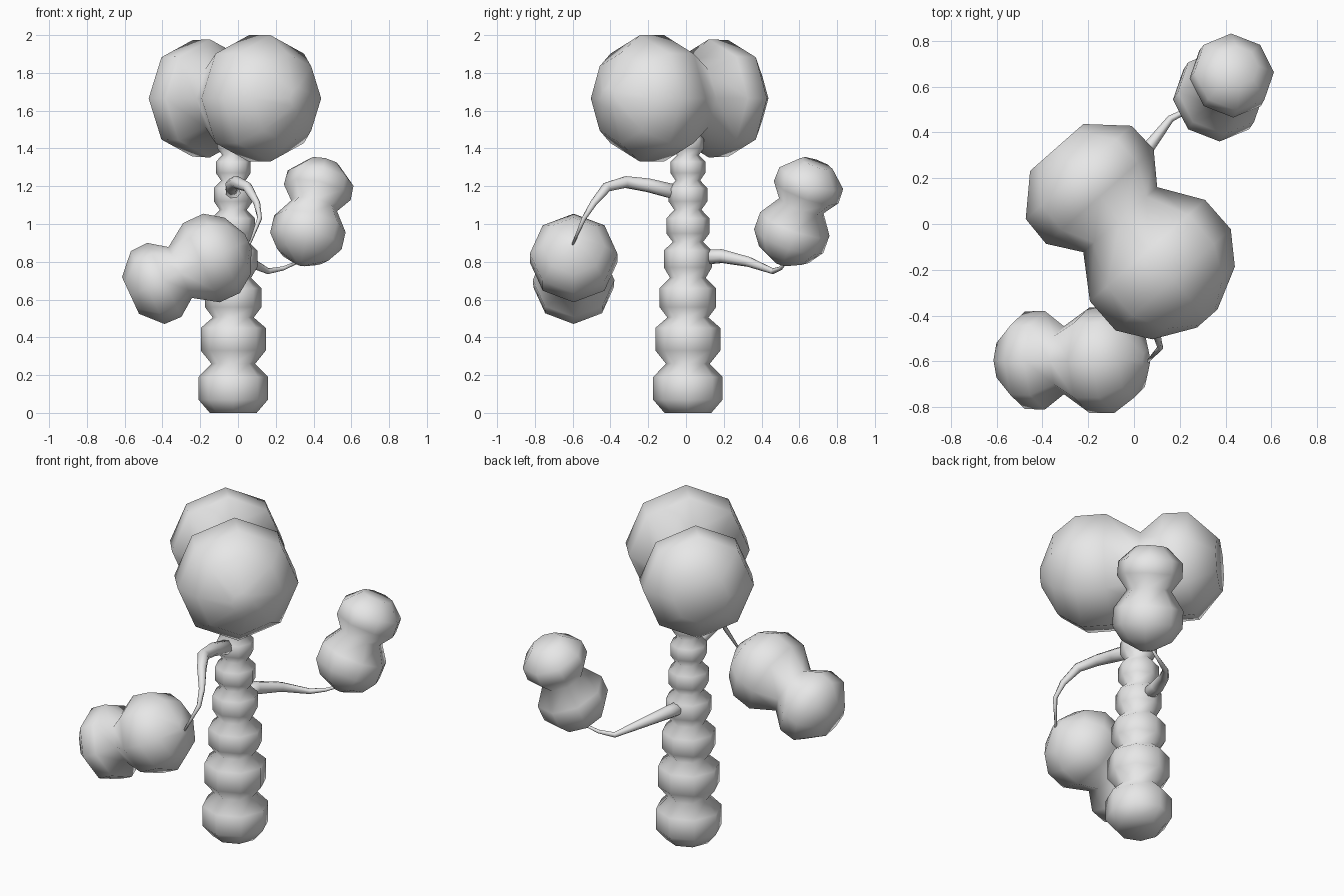
import bpy, bmesh, math
from mathutils import Vector

cube = bpy.data.objects.get("Cube")
if cube:
    bpy.data.objects.remove(cube, do_unlink=True)

SIDES = 8
grey = bpy.data.materials.new("pale_grey")
grey.use_nodes = True
GREY = (0.8, 0.8, 0.8, 1.0)
grey.diffuse_color = GREY
grey.node_tree.nodes["Principled BSDF"].inputs["Base Color"].default_value = GREY


def loft(name, points, radii, ref):
    """Smooth capped tube of eight sides through points, one vertex of each ring towards ref."""
    bm = bmesh.new()
    rings = []
    for i, (p, r) in enumerate(zip(points, radii)):
        t = (points[min(i + 1, len(points) - 1)] - points[max(i - 1, 0)]).normalized()
        u = (ref - t * ref.dot(t)).normalized()
        v = t.cross(u)
        angles = [math.tau * k / SIDES for k in range(SIDES)]
        rings.append([bm.verts.new(p + r * (u * math.cos(a) + v * math.sin(a))) for a in angles])
    for a, b in zip(rings, rings[1:]):
        for k in range(SIDES):
            n = (k + 1) % SIDES
            bm.faces.new((a[k], a[n], b[n], b[k]))
    bm.faces.new(rings[0])
    bm.faces.new(rings[-1])
    bmesh.ops.recalc_face_normals(bm, faces=bm.faces)
    for f in bm.faces:
        f.smooth = True
    mesh = bpy.data.meshes.new(name)
    bm.to_mesh(mesh)
    bm.free()
    mesh.materials.append(grey)
    obj = bpy.data.objects.new(name, mesh)
    bpy.context.collection.objects.link(obj)
    return obj


X, Y, Z = Vector((1, 0, 0)), Vector((0, 1, 0)), Vector((0, 0, 1))

# Trunk: stacked bulges (lower edge, upper edge, radius) with narrow waists between
bulges = [(0.07, 0.19, 0.184), (0.33, 0.45, 0.172), (0.56, 0.66, 0.15), (0.77, 0.86, 0.127),
          (0.95, 1.03, 0.114), (1.12, 1.19, 0.103), (1.27, 1.33, 0.092), (1.40, 1.45, 0.085)]
profile = [(0, 0.124)]
for i, (low, high, r) in enumerate(bulges):
    profile += [(low, r), (high, r)]
    above = bulges[i + 1][0] if i + 1 < len(bulges) else high + 0.08
    profile.append(((high + above) / 2, r * 0.63))
loft("trunk", [Vector((-0.025, 0.01, z)) for z, r in profile], [r for z, r in profile], X)

# Foliage: a large ball joined to a slightly smaller one, as distance along axis and radius
POD = [(-0.31, 0.06), (-0.22, 0.24), (-0.085, 0.335), (0.085, 0.335),
       (0.265, 0.215), (0.40, 0.313), (0.54, 0.308), (0.685, 0.155)]


def pod(name, centre, axis, scale, ref):
    axis = Vector(axis).normalized()
    loft(name, [Vector(centre) + axis * d * scale for d, r in POD],
         [r * scale for d, r in POD], ref)


pod("canopy", (0.115, -0.18, 1.665), (-0.66, 0.75, 0), 1.0, Z)
pod("front_foliage", (-0.14, -0.595, 0.82), (-0.908, 0, -0.42), 0.69, Z)
pod("back_foliage", (0.37, 0.56, 0.955), (0.215, 0.33, 0.92), 0.58, Y)


# Branches: tapering arms from trunk to foliage
def branch(name, path):
    loft(name, [Vector(p[:3]) for p in path], [p[3] for p in path], Vector((0.3, 0.1, 1)))


branch("front_branch", [(-0.025, -0.02, 1.16, 0.042), (-0.03, -0.2, 1.205, 0.038),
                        (-0.01, -0.32, 1.222, 0.033), (0.05, -0.42, 1.195, 0.027),
                        (0.1, -0.49, 1.11, 0.018), (0.115, -0.54, 1.03, 0.013),
                        (0.06, -0.6, 0.89, 0.006)])
branch("back_branch", [(-0.025, 0.04, 0.82, 0.042), (-0.01, 0.19, 0.83, 0.038),
                       (0.06, 0.33, 0.8, 0.028), (0.16, 0.46, 0.75, 0.016),
                       (0.24, 0.5, 0.765, 0.011), (0.32, 0.53, 0.8, 0.007)])
